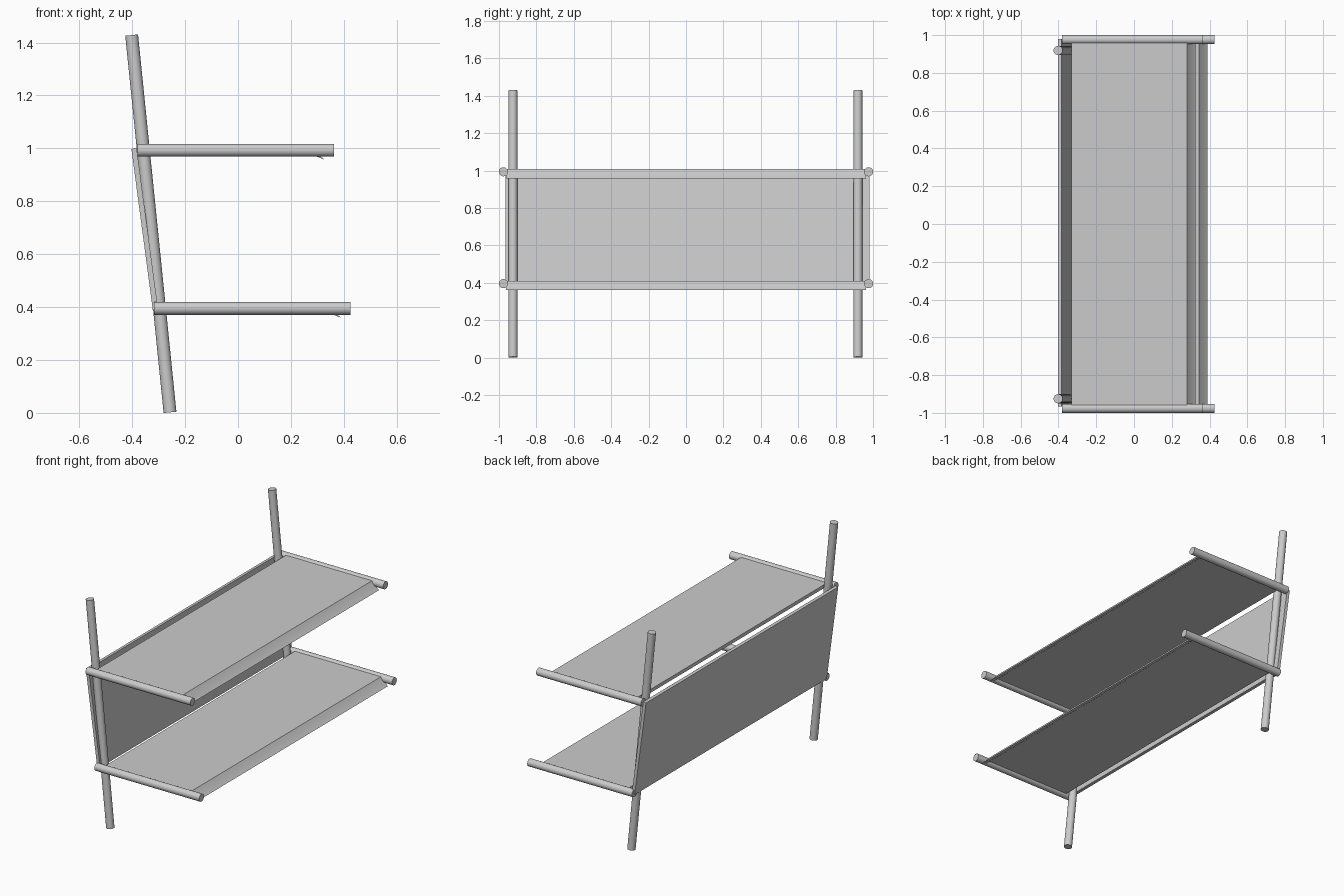
import bpy, bmesh
from mathutils import Vector

cube = bpy.data.objects.get("Cube")
if cube:
    bpy.data.objects.remove(cube, do_unlink=True)

# One grey metal for everything
metal = bpy.data.materials.new("grey metal")
metal.use_nodes = True
grey = (0.6, 0.6, 0.6, 1)
metal.diffuse_color = grey
metal.node_tree.nodes["Principled BSDF"].inputs["Base Color"].default_value = grey

RADIUS = 0.0243


def finish(obj):
    obj.data.materials.append(metal)
    bpy.ops.object.select_all(action="DESELECT")
    obj.select_set(True)
    bpy.context.view_layer.objects.active = obj
    bpy.ops.object.shade_smooth_by_angle(angle=0.6)


def tube(name, start, end):
    """Round bar between two points."""
    a, b = Vector(start), Vector(end)
    bpy.ops.mesh.primitive_cylinder_add(vertices=20, radius=RADIUS,
                                        depth=(b - a).length, location=(a + b) / 2)
    obj = bpy.context.object
    obj.name = name
    obj.rotation_euler = (b - a).to_track_quat("Z", "Y").to_euler()
    finish(obj)


def slab(name, outline, y0, y1):
    """Solid board: a closed x/z outline extruded along y."""
    bm = bmesh.new()
    end = bm.faces.new([bm.verts.new((x, y0, z)) for x, z in outline])
    extruded = bmesh.ops.extrude_face_region(bm, geom=[end], use_keep_orig=True)["geom"]
    moved = [v for v in extruded if isinstance(v, bmesh.types.BMVert)]
    bmesh.ops.translate(bm, verts=moved, vec=(0, y1 - y0, 0))
    bmesh.ops.recalc_face_normals(bm, faces=bm.faces)
    mesh = bpy.data.meshes.new(name)
    bm.to_mesh(mesh)
    bm.free()
    obj = bpy.data.objects.new(name, mesh)
    bpy.context.collection.objects.link(obj)
    finish(obj)


# Leaning posts
for side, y in (("front", -0.925), ("back", 0.919)):
    tube(side + "_post", (-0.257, y, 0.002), (-0.402, y, 1.428))

# Shelves: end rails and a board with a drooping, tapered front lip
board = [(-0.33, 0.015), (0.28, 0.015), (0.304, -0.016), (0.326, -0.035),
         (0.294, -0.023), (0.272, -0.007), (-0.33, -0.007)]
for level, dx, z in (("upper", 0, 0.993), ("lower", 0.063, 0.395)):
    for side, y in (("front", -0.976), ("back", 0.976)):
        tube(f"{level}_{side}_rail", (-0.38 + dx, y, z), (0.362 + dx, y, z))
    slab(level + "_shelf", [(x + dx, z + h) for x, h in board], -0.962, 0.962)

# Leaning panel behind the posts
slab("back_panel", [(-0.322, 0.388), (-0.403, 0.998), (-0.383, 1.0), (-0.302, 0.39)],
     -0.965, 0.98)
